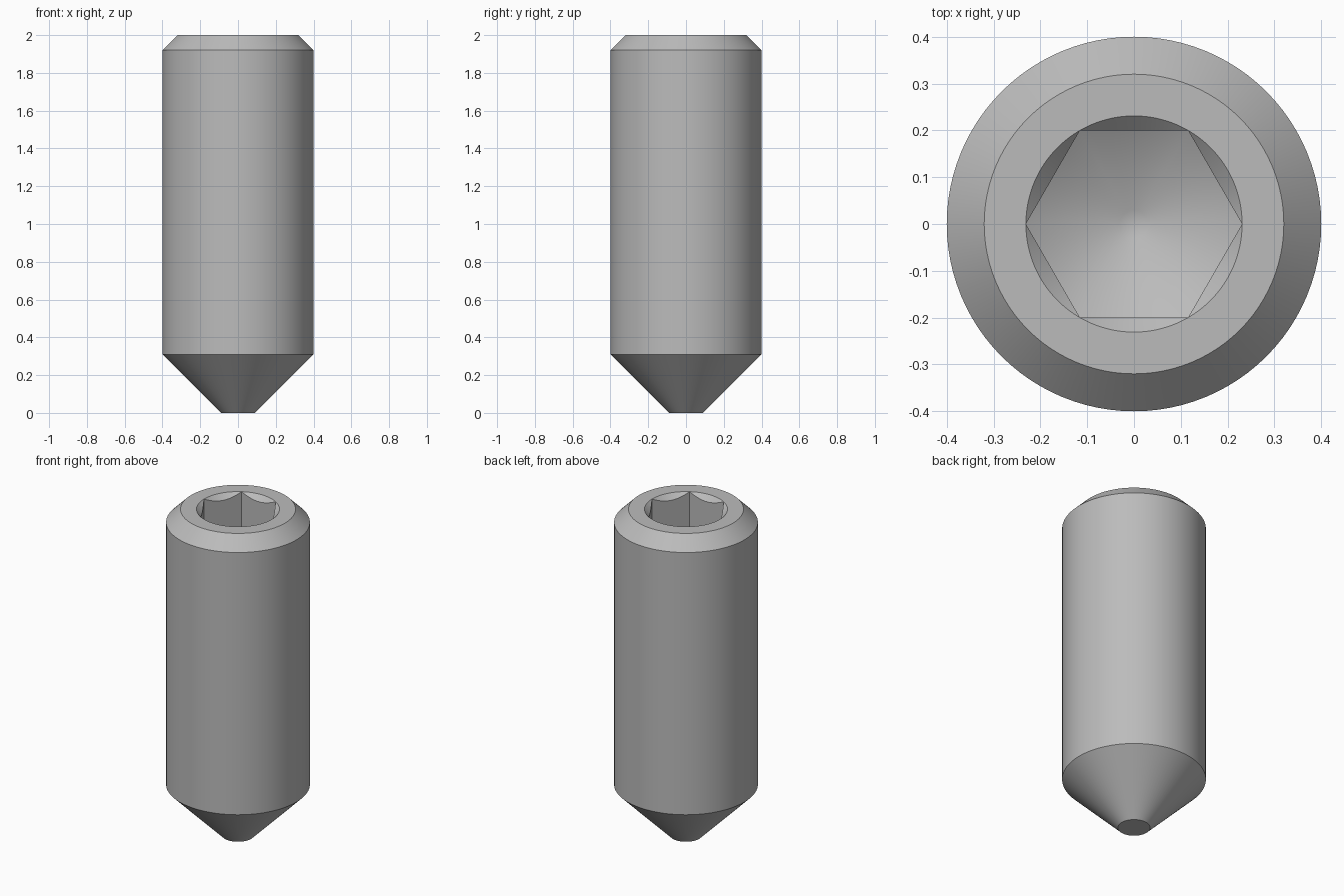
import bpy
import bmesh
from math import cos, sin, pi, radians, tan

cube = bpy.data.objects.get("Cube")
if cube:
    bpy.data.objects.remove(cube)

STEPS = 96                      # divisible by six, so the socket corners are exact
FLAT = 0.2                      # half the width across the socket flats
CORNER = FLAT / cos(pi / 6)     # socket corner radius
SOCKET_Z = 1.5                  # height where the socket corners end
SLOPE = tan(radians(30))        # drilled socket floor
TIP = 0.03


def hex_radius(a):
    """Distance from the axis to the hexagon, with a corner on +x."""
    return FLAT / cos(a % (pi / 3) - pi / 6)


def section(a):
    """Radius and height pairs from the point, over the rim, into the socket."""
    h = hex_radius(a)
    drop = CORNER - h
    return [(0.09, 0), (0.4, 0.31), (0.4, 1.92), (0.32, 2), (CORNER, 2),
            (h, 2 - drop),
            (h, SOCKET_Z - drop * SLOPE),
            (TIP, SOCKET_Z - (CORNER - TIP) * SLOPE)]


# Plain steel
steel = bpy.data.materials.new("grey steel")
steel.use_nodes = True
colour = (0.5, 0.5, 0.5, 1)
steel.diffuse_color = colour
steel.node_tree.nodes["Principled BSDF"].inputs["Base Color"].default_value = colour

# Screw body with chamfer, cone point and countersunk hexagon socket
bm = bmesh.new()
columns = []
for i in range(STEPS):
    a = 2 * pi * i / STEPS
    columns.append([bm.verts.new((r * cos(a), r * sin(a), z)) for r, z in section(a)])
for i, col in enumerate(columns):
    nxt = columns[(i + 1) % STEPS]
    for j in range(len(col) - 1):
        bm.faces.new((col[j], nxt[j], nxt[j + 1], col[j + 1]))
bm.faces.new([c[0] for c in reversed(columns)])
bm.faces.new([c[-1] for c in columns])
bmesh.ops.remove_doubles(bm, verts=bm.verts, dist=1e-5)
bmesh.ops.recalc_face_normals(bm, faces=bm.faces)

mesh = bpy.data.meshes.new("set_screw")
bm.to_mesh(mesh)
bm.free()
mesh.materials.append(steel)
screw = bpy.data.objects.new("set_screw", mesh)
bpy.context.collection.objects.link(screw)

bpy.ops.object.select_all(action="DESELECT")
screw.select_set(True)
bpy.context.view_layer.objects.active = screw
bpy.ops.object.shade_smooth_by_angle(angle=radians(35))
